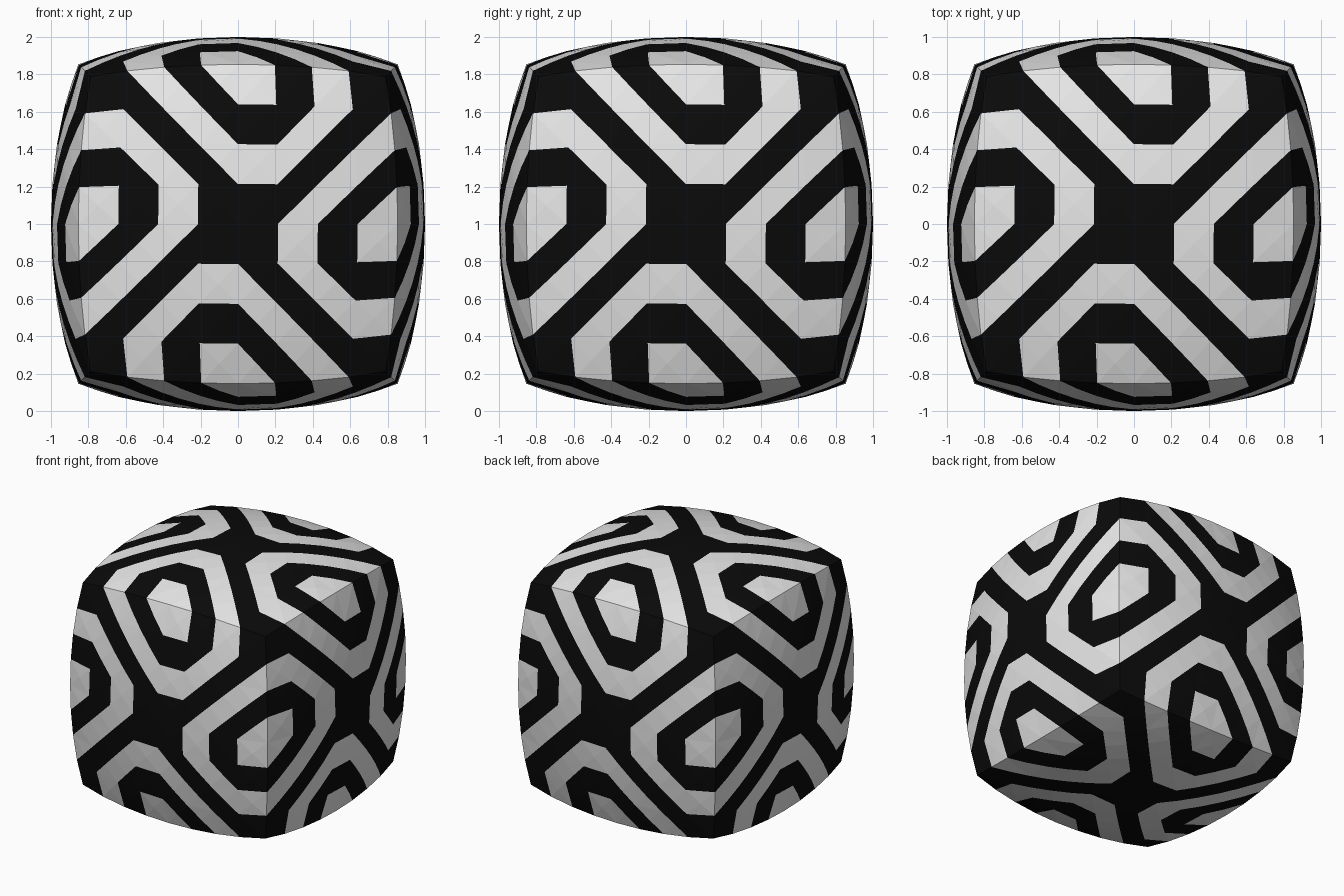
import bpy, bmesh, math
from mathutils import Vector, Matrix

if "Cube" in bpy.data.objects:
    bpy.data.objects.remove(bpy.data.objects["Cube"])

N = 4  # half the number of grid cells along a cube side


def material(name, value):
    m = bpy.data.materials.new(name)
    m.diffuse_color = (value, value, value, 1)
    m.use_nodes = True
    m.node_tree.nodes["Principled BSDF"].inputs["Base Color"].default_value = m.diffuse_color
    return m


def bulge(p):
    """Halfway between a cube and a sphere."""
    x, y, z = p
    a, b, c = x * x, y * y, z * z
    s = Vector((x * math.sqrt(1 - b / 2 - c / 2 + b * c / 3),
                y * math.sqrt(1 - a / 2 - c / 2 + a * c / 3),
                z * math.sqrt(1 - a / 2 - b / 2 + a * b / 3)))
    return p.lerp(s, 0.5)


def is_white(u, v):
    """Pinwheel of nested loops, repeated in four quarter turns."""
    for _ in range(4):
        depth = math.floor(min(v, v - u + 1, N - u, u + v))
        if depth > 0:
            return depth % 2 == 1
        u, v = -v, u
    return False


# One square side, each cell cut along both diagonals, turned to six directions
turns = [Matrix.Rotation(math.radians(90 * i), 4, 'Z') @ Matrix.Rotation(math.radians(90), 4, 'X')
         for i in range(4)]
turns += [Matrix.Identity(4), Matrix.Rotation(math.pi, 4, 'X')]

bm = bmesh.new()
for turn in turns:
    side = bmesh.ops.create_grid(bm, x_segments=2 * N, y_segments=2 * N, size=1)
    verts = side['verts']
    faces = list({f for v in verts for f in v.link_faces})
    poked = bmesh.ops.poke(bm, faces=faces)
    verts = verts + poked['verts']
    for f in poked['faces']:
        c = f.calc_center_median() * N
        f.material_index = int(is_white(c.x, c.y))
    for v in verts:
        v.co = turn @ (v.co + Vector((0, 0, 1)))

# Weld the sides together and puff them out
bmesh.ops.remove_doubles(bm, verts=bm.verts, dist=0.001)
for v in bm.verts:
    v.co = bulge(v.co) + Vector((0, 0, 1))
bmesh.ops.recalc_face_normals(bm, faces=bm.faces)

mesh = bpy.data.meshes.new("pillow_cube")
bm.to_mesh(mesh)
bm.free()
mesh.materials.append(material("black", 0.003))
mesh.materials.append(material("white", 0.8))
cube = bpy.data.objects.new("pillow_cube", mesh)
bpy.context.collection.objects.link(cube)
